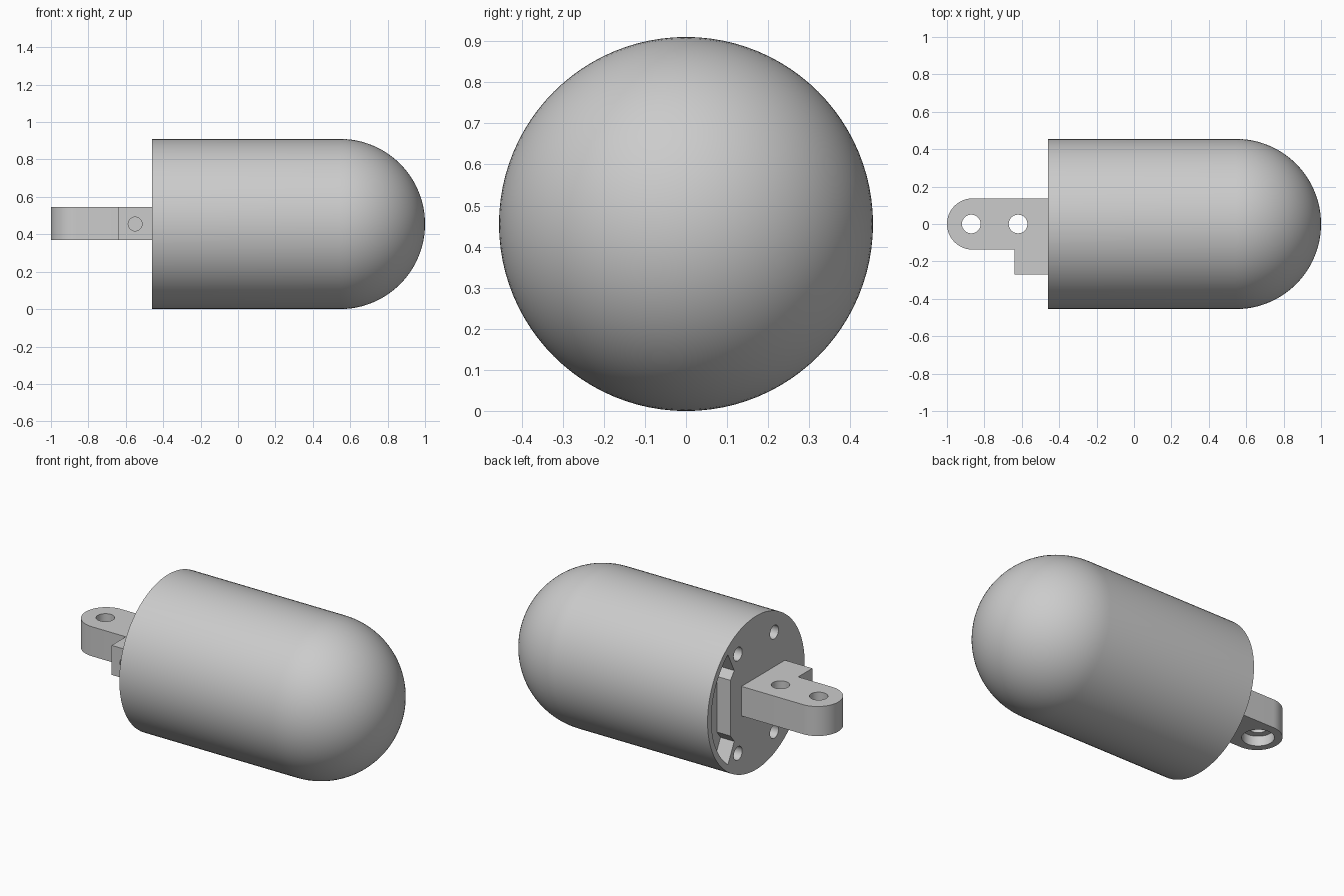
import bpy
import bmesh
from math import sin, cos, pi, radians
from mathutils import Matrix

if "Cube" in bpy.data.objects:
    bpy.data.objects.remove(bpy.data.objects["Cube"])

R = 0.455          # body radius, also the height of the long axis
BACK = -0.46       # outer face of the cover plate
SEAM = -0.37       # joint between cover plate and body
DOME = 1.0 - R     # centre of the rounded nose

grey = bpy.data.materials.new("plain grey")
grey.use_nodes = True
colour = (0.6, 0.6, 0.6, 1)
grey.diffuse_color = colour
grey.node_tree.nodes["Principled BSDF"].inputs["Base Color"].default_value = colour


def finish(name, bm):
    bmesh.ops.remove_doubles(bm, verts=bm.verts, dist=1e-5)
    bmesh.ops.recalc_face_normals(bm, faces=bm.faces)
    mesh = bpy.data.meshes.new(name)
    bm.to_mesh(mesh)
    bm.free()
    mesh.materials.append(grey)
    obj = bpy.data.objects.new(name, mesh)
    bpy.context.collection.objects.link(obj)
    return obj


def arc(a, b, r, start, end, steps):
    angles = [radians(start + (end - start) * i / steps) for i in range(steps + 1)]
    return [(a + r * cos(t), b + r * sin(t)) for t in angles]


def prism(name, outline, axis, low, high):
    """Extrude a flat outline along one axis."""
    def place(p, level):
        co = list(p)
        co.insert("xyz".index(axis), level)
        return co
    bm = bmesh.new()
    face = bm.faces.new([bm.verts.new(place(p, low)) for p in outline])
    top = bmesh.ops.extrude_face_region(bm, geom=[face])["geom"]
    for v in top:
        if isinstance(v, bmesh.types.BMVert):
            v.co["xyz".index(axis)] = high
    return finish(name, bm)


def rod(name, a, b, r, axis, low, high, sides=32):
    return prism(name, arc(a, b, r, 0, 360, sides)[:-1], axis, low, high)


def activate(obj):
    bpy.ops.object.select_all(action="DESELECT")
    obj.select_set(True)
    bpy.context.view_layer.objects.active = obj


def cut(obj, cutters):
    for cutter in cutters:
        cutter.hide_render = True
        mod = obj.modifiers.new("cut", "BOOLEAN")
        mod.operation = "DIFFERENCE"
        mod.solver = "EXACT"
        mod.object = cutter
        activate(obj)
        bpy.ops.object.modifier_apply(modifier=mod.name)
        bpy.data.objects.remove(cutter)


# Round-nosed body, lathed about the long axis
profile = [(SEAM, 0), (SEAM, R)] + arc(DOME, 0, R, 90, 0, 24)
bm = bmesh.new()
verts = [bm.verts.new((x, 0, r + R)) for x, r in profile]
edges = [bm.edges.new(pair) for pair in zip(verts, verts[1:])]
bmesh.ops.spin(bm, geom=verts + edges, cent=(0, 0, R), axis=(1, 0, 0),
               angle=2 * pi, steps=96)
body = finish("body", bm)

# Cover plate with four bolt holes and a side opening
plate = rod("cover_plate", 0, R, R, "x", BACK, SEAM, 96)
holes = [rod("bolt_hole", 0.34 * cos(radians(t)), R + 0.34 * sin(radians(t)),
             0.04, "x", BACK - 0.1, SEAM + 0.1) for t in (60, 120, 240, 300)]
upper = [(0.205, 0.21), (0.24, 0.165)]
edge = upper + [(y, -z) for y, z in reversed(upper)]
opening = [(y, z + R) for y, z in edge] + arc(0, R, 0.42, -51, 51, 24)
cut(plate, holes + [prism("opening", opening, "x", BACK - 0.1, SEAM + 0.1)])

# Mounting lug with a rounded end and a side step
outline = arc(-0.863, 0, 0.137, 90, 270, 24) + [
    (-0.64, -0.137), (-0.64, -0.27), (BACK, -0.27), (BACK, 0.137)]
lug = prism("mounting_lug", outline, "z", 0.37, 0.545)
cutters = [rod("side_hole", -0.55, R, 0.037, "y", -0.4, -0.14)]
for x in (-0.87, -0.62):
    cutters.append(rod("pin_hole", x, 0, 0.05, "z", 0.2, 0.7))
    cutters.append(rod("counterbore", x, 0, 0.088, "z", 0.2, 0.43))
cut(lug, cutters)

for part in (body, plate, lug):
    activate(part)
    bpy.ops.object.shade_smooth_by_angle(angle=radians(30))
